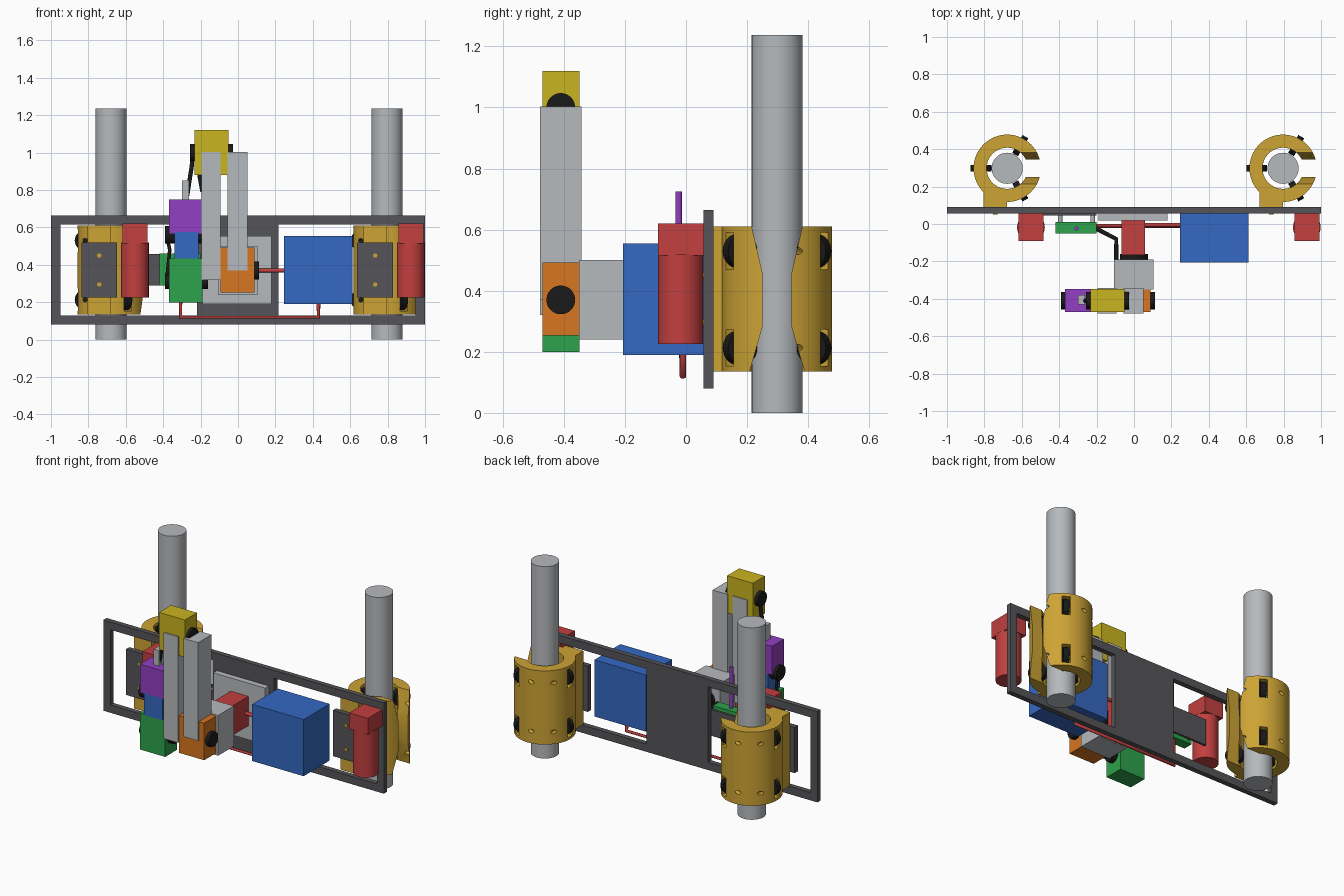
import bpy, bmesh
from math import pi, cos, sin, radians
from mathutils import Matrix, Vector

cube = bpy.data.objects.get("Cube")
if cube:
    bpy.data.objects.remove(cube, do_unlink=True)


def material(name, *rgb):
    m = bpy.data.materials.new(name)
    m.use_nodes = True
    m.diffuse_color = (*rgb, 1)
    m.node_tree.nodes["Principled BSDF"].inputs["Base Color"].default_value = (*rgb, 1)
    return m


steel = material("light grey", .47, .49, .51)
dark = material("dark grey", .09, .09, .1)
gold = material("gold", .61, .37, .035)
red = material("red", .54, .05, .05)
blue = material("blue", .035, .14, .54)
green = material("green", .027, .36, .07)
orange = material("orange", .68, .18, .014)
purple = material("purple", .29, .05, .54)
yellow = material("yellow", .59, .46, .014)
black = material("black", .01, .01, .01)


def finish(name, bm, mat, smooth=False):
    me = bpy.data.meshes.new(name)
    bmesh.ops.recalc_face_normals(bm, faces=bm.faces)
    bm.to_mesh(me)
    bm.free()
    me.materials.append(mat)
    ob = bpy.data.objects.new(name, me)
    bpy.context.collection.objects.link(ob)
    if smooth:
        round_off(ob)
    return ob


def round_off(ob):
    bpy.ops.object.select_all(action="DESELECT")
    ob.select_set(True)
    bpy.context.view_layer.objects.active = ob
    bpy.ops.object.shade_smooth_by_angle(angle=radians(30))


def box(name, mat, x, y, z, turn=Matrix()):
    """Box from (low, high) ranges, optionally turned about the origin."""
    bm = bmesh.new()
    bmesh.ops.create_cube(bm, size=1)
    for v in bm.verts:
        v.co = turn @ Vector(r[0] + (c + .5) * (r[1] - r[0]) for r, c in zip((x, y, z), v.co))
    return finish(name, bm, mat)


def rod(name, mat, a, b, r, sides=48):
    """Round bar from point a to point b."""
    a, b = Vector(a), Vector(b)
    bm = bmesh.new()
    bmesh.ops.create_cone(bm, cap_ends=True, segments=sides, radius1=r, radius2=r, depth=(b - a).length)
    rot = (b - a).to_track_quat("Z", "Y").to_matrix().to_4x4()
    bm.transform(Matrix.Translation((a + b) / 2) @ rot)
    return finish(name, bm, mat, True)


def tube(name, mat, points, r):
    cu = bpy.data.curves.new(name, "CURVE")
    cu.dimensions = "3D"
    cu.bevel_depth, cu.bevel_resolution, cu.use_fill_caps = r, 3, True
    sp = cu.splines.new("POLY")
    sp.points.add(len(points) - 1)
    for p, co in zip(sp.points, points):
        p.co = (*co, 1)
    cu.materials.append(mat)
    ob = bpy.data.objects.new(name, cu)
    bpy.context.collection.objects.link(ob)


def combine(ob, tool, op):
    """Apply a boolean and drop the tool."""
    mod = ob.modifiers.new("cut", "BOOLEAN")
    mod.operation, mod.solver, mod.object = op, "EXACT", tool
    bpy.context.view_layer.objects.active = ob
    bpy.ops.object.modifier_apply(modifier=mod.name)
    bpy.data.objects.remove(tool, do_unlink=True)


# Main frame: rails, end posts and centre panel
FY = (.057, .09)
box("frame_top_rail", dark, (-1, 1), FY, (.615, .665))
box("frame_bottom_rail", dark, (-1, 1), FY, (.08, .13))
box("frame_right_post", dark, (-1, -.95), FY, (.13, .615))
box("frame_left_post", dark, (.95, 1), FY, (.13, .615))
box("frame_centre_panel", dark, (-.22, .217), FY, (.13, .615))

# Clamp shape, built about the pole axis
LOW, HIGH = .135, .61
WHEEL_Z, WHEEL_ANGLES = (.213, .53), (60, 180, 300)
clamp = rod("right_clamp", gold, (0, 0, LOW), (0, 0, HIGH), .18, 64)
combine(clamp, box("stem", gold, (-.127, 0), (-.209, -.06), (LOW, HIGH)), "UNION")
combine(clamp, rod("bore", gold, (0, 0, 0), (0, 0, 1), .11, 64), "DIFFERENCE")

# Mouth of the clamp flares toward both ends
bm = bmesh.new()
side = [(.09, 0), (.09, LOW), (.048, .28), (.048, .46), (.083, HIGH), (.083, .7)]
outline = side + [(-y, z) for y, z in reversed(side)]
face = bm.faces.new([bm.verts.new((0, y, z)) for y, z in outline])
ext = bmesh.ops.extrude_face_region(bm, geom=[face])
bmesh.ops.translate(bm, vec=(.3, 0, 0), verts=[g for g in ext["geom"] if isinstance(g, bmesh.types.BMVert)])
combine(clamp, finish("mouth", bm, gold), "DIFFERENCE")

# Wheel slots and axle holes
for ang in WHEEL_ANGLES:
    turn = Matrix.Rotation(radians(ang), 4, "Z")
    for z in WHEEL_Z:
        combine(clamp, box("slot", gold, (.09, .2), (-.024, .024), (z - .06, z + .06), turn), "DIFFERENCE")
        ends = [turn @ Vector((.14, s * .2, z)) for s in (-1, 1)]
        combine(clamp, rod("axle_hole", gold, *ends, .012, 16), "DIFFERENCE")
round_off(clamp)
left_clamp = clamp.copy()
left_clamp.data = clamp.data.copy()
left_clamp.name = "left_clamp"
bpy.context.collection.objects.link(left_clamp)

# Poles, clamp wheels, mounting plates and upright motors
for label, cx, ob in (("right", -.678, clamp), ("left", .797, left_clamp)):
    ob.location = (cx, .298, 0)
    rod(label + "_pole", steel, (cx, .298, 0), (cx, .298, 1.237), .083, 64)
    for ang in WHEEL_ANGLES:
        a = radians(ang)
        c = Vector((cx + .14 * cos(a), .298 + .14 * sin(a), 0))
        t = Vector((-sin(a), cos(a), 0)) * .018
        for z in WHEEL_Z:
            up = Vector((0, 0, z))
            rod(label + "_clamp_wheel", black, c - t + up, c + t + up, .055, 32)
    box(label + "_mount_plate", dark, (cx - .16, cx + .031), FY, (.225, .52))
    for z in (.295, .45):
        rod(label + "_mount_bolt", gold, (cx - .064, .05, z), (cx - .064, .06, z), .012, 16)
    mx = cx + .127
    box(label + "_motor_head", red, (mx - .067, mx + .067), (-.092, .057), (.515, .62))
    rod(label + "_motor_body", red, (mx, -.018, .225), (mx, -.018, .52), .074)

# Control box
box("control_box", blue, (.245, .613), (-.207, .057), (.19, .555))

# Green valve with bracket, posts and antenna
box("valve_bracket", dark, (-.49, -.2), (.045, .06), (.29, .458))
box("valve_block", green, (-.42, -.2), (-.05, .012), (.29, .46))
for x in (-.395, -.22):
    for z in (.32, .43):
        rod("valve_post", steel, (x, .01, z), (x, .05, z), .012, 16)
rod("antenna", purple, (-.307, -.024, .45), (-.307, -.024, .725), .011, 16)

# Pipe and cables
tube("red_pipe", red, [(-.307, -.015, .3), (-.307, -.01, .12), (.43, -.01, .12), (.43, -.01, .2)], .011)
rod("red_link_pipe", red, (.05, -.005, .37), (.25, -.005, .37), .011, 16)
tube("valve_cable", black, [(-.21, -.02, .37), (-.095, -.08, .37), (-.095, -.19, .37)], .012)
tube("upper_cable", black, [(-.243, -.41, 1), (-.247, -.41, .93), (-.275, -.41, .75)], .012)
tube("elbow_cable", black, [(-.21, -.4, .9), (-.19, -.4, .79)], .012)
tube("wrist_cable", black, [(-.38, -.4, .55), (-.365, -.4, .48), (-.38, -.4, .33)], .01)

# Arm base
box("base_plate", steel, (-.19, .18), (.02, .057), (.19, .555))
box("base_motor", red, (-.067, .06), (-.165, .02), (.28, .47))
rod("base_bearing", black, (0, -.195, .37), (0, -.16, .37), .075)
box("base_block", steel, (-.108, .103), (-.35, -.19), (.24, .5))

# Arm joints and links
JY = (-.47, -.348)
box("shoulder_joint", orange, (-.093, .088), JY, (.253, .492))
box("lower_link", steel, (-.055, .05), (-.478, -.342), (.37, 1.003))
box("elbow_joint", yellow, (-.233, -.05), JY, (.88, 1.12))
box("upper_link", steel, (-.195, -.093), (-.478, -.342), (.32, 1.003))
box("wrist_joint", green, (-.37, -.19), JY, (.2, .435))
box("wrist_link", blue, (-.34, -.21), JY, (.43, .575))
box("hand_joint", purple, (-.37, -.195), JY, (.565, .75))
box("hand_finger", steel, (-.3, -.262), (-.43, -.38), (.74, .85))

# Round hubs on the sides of the joints
for name, x0, x1, z in (("shoulder_hub", -.1, .113, .37), ("elbow_hub", -.257, -.028, 1),
                        ("wrist_hub", -.39, -.16, .31), ("hand_hub", -.39, -.18, .56)):
    rod(name, black, (x0, -.41, z), (x1, -.41, z), .047 if z != .31 else .04)
